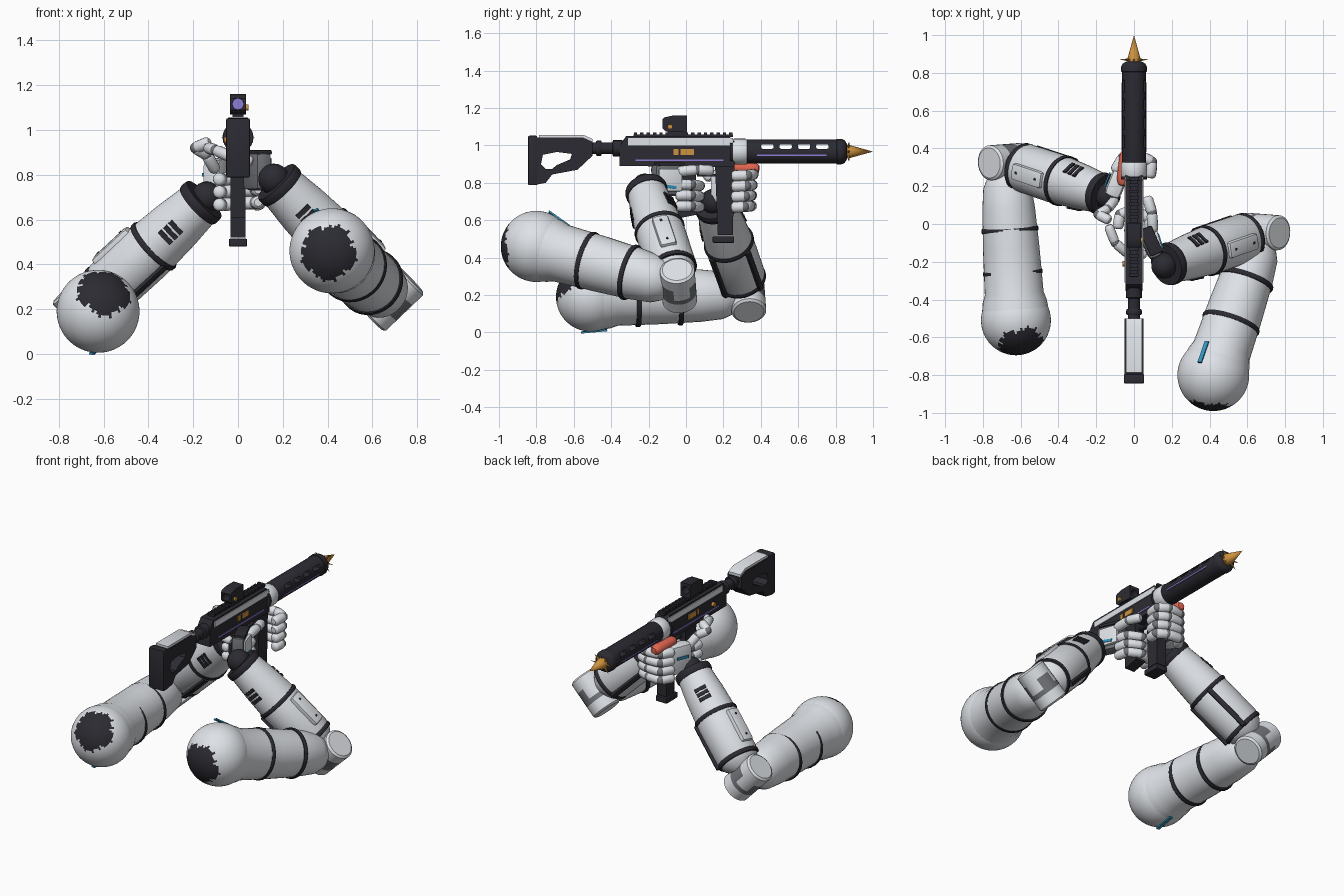
import bpy, bmesh, math
from mathutils import Vector as V, Matrix

if "Cube" in bpy.data.objects:
    bpy.data.objects.remove(bpy.data.objects["Cube"])


def material(name, *rgb):
    m = bpy.data.materials.new(name)
    m.use_nodes = True
    m.diffuse_color = (*rgb, 1)
    m.node_tree.nodes["Principled BSDF"].inputs["Base Color"].default_value = (*rgb, 1)
    return m


LIGHT = material("light grey shell", .8, .83, .87)
DARK = material("charcoal", .024, .024, .032)
GREY = material("joint grey", .17, .175, .19)
BLUE = material("blue accent", .03, .3, .52)
PURPLE = material("purple glow", .28, .2, .68)
GOLD = material("gold", .62, .29, .05)
RED = material("coral red", .75, .13, .08)


def frame(loc, z, x):
    z = V(z).normalized()
    x = V(x)
    x = (x - z * x.dot(z)).normalized()
    m = Matrix((x, z.cross(x), z)).transposed().to_4x4()
    m.translation = V(loc)
    return m


def finish(name, bm, mats, matrix=None):
    bmesh.ops.remove_doubles(bm, verts=bm.verts, dist=1e-5)
    bmesh.ops.recalc_face_normals(bm, faces=bm.faces)
    me = bpy.data.meshes.new(name)
    bm.to_mesh(me)
    bm.free()
    for m in mats:
        me.materials.append(m)
    ob = bpy.data.objects.new(name, me)
    bpy.context.collection.objects.link(ob)
    if matrix:
        ob.matrix_world = matrix
    return ob


def box(name, size, mat, loc, z=(0, 0, 1), x=(1, 0, 0), bevel=0.0):
    bm = bmesh.new()
    bmesh.ops.create_cube(bm, size=1)
    bmesh.ops.scale(bm, vec=size, verts=bm.verts)
    if bevel:
        bmesh.ops.bevel(bm, geom=bm.edges[:], offset=bevel, segments=2, affect="EDGES", profile=.6)
    return finish(name, bm, [mat], frame(loc, z, x))


def lathe(name, p0, p1, profile, mats, sides=32, rule=None):
    """Revolve (t, radius) pairs around the line p0-p1; rule(t, angle) picks the colour."""
    p0, p1 = V(p0), V(p1)
    length = (p1 - p0).length
    bm = bmesh.new()
    step = math.tau / sides
    rings = [[bm.verts.new((r * math.cos(i * step), r * math.sin(i * step), t * length))
              for i in range(sides)] for t, r in profile]
    for k in range(len(rings) - 1):
        for i in range(sides):
            j = (i + 1) % sides
            f = bm.faces.new((rings[k][i], rings[k][j], rings[k + 1][j], rings[k + 1][i]))
            if rule:
                f.material_index = rule((profile[k][0] + profile[k + 1][0]) / 2, i * step)
    for ring, (t, r) in zip((rings[0], rings[-1]), (profile[0], profile[-1])):
        if r > 0:
            bm.faces.new(ring)
    return finish(name, bm, mats, frame(p0, p1 - p0, (.31, .17, .9)))


def extrude_x(name, points, half, mat):
    bm = bmesh.new()
    a, b = ([bm.verts.new((s * half, y, z)) for y, z in points] for s in (-1, 1))
    bm.faces.new(a)
    bm.faces.new(b)
    for i in range(len(points)):
        j = (i + 1) % len(points)
        bm.faces.new((a[i], a[j], b[j], b[i]))
    return finish(name, bm, [mat])


def cut(ob, cutter):
    cutter.hide_render = True
    mod = ob.modifiers.new("cut", "BOOLEAN")
    mod.operation, mod.object, mod.solver = "DIFFERENCE", cutter, "EXACT"
    bpy.context.view_layer.objects.active = ob
    bpy.ops.object.modifier_apply(modifier=mod.name)
    bpy.data.objects.remove(cutter)


CAPSULE = [(0, 0), (.02, .6), (.1, .88), (.22, 1), (.78, 1), (.9, .88), (.98, .6), (1, 0)]
BALL = [((1 - math.cos(math.pi * i / 44)) / 2, math.sin(math.pi * i / 44)) for i in range(45)]


def ball(name, c, r, mat):
    c, up = V(c), V((0, 0, r))
    lathe(name, c - up, c + up, [(t, q * r) for t, q in BALL[::4]], [mat], sides=20)


def finger(name, points, r, mat=LIGHT):
    pts = [V(p) for p in points]
    for i, (a, b) in enumerate(zip(pts, pts[1:])):
        d = (b - a).normalized() * r * .25
        lathe(f"{name}_{i}", a - d, b + d, [(t, q * r) for t, q in CAPSULE], [mat], sides=14)
        if i:
            ball(f"{name}_joint_{i}", a, r * .92, GREY)


def band(name, a, b, t, r, width=.024, drop=0.0):
    d = (b - a).normalized() * width / 2
    p = a.lerp(b, t) - V((0, 0, drop))
    lathe(name, p - d, p + d, [(0, r - .02), (0, r - .004), (.25, r), (.75, r), (1, r - .004), (1, r - .02)], [DARK])


def arm(side, shoulder, elbow, wrist, r, patch, bands, drop, stripe):
    s, e, w, d = V(shoulder), V(elbow), V(wrist), V(patch).normalized()
    n = (e - s).cross(w - e).normalized()
    n = n if n.z > 0 else -n
    axis = (w - e).normalized()
    across = axis.cross(n)
    across = across if across.y > 0 else -across
    # shoulder with ragged dark end
    lathe(side + "_shoulder", s - d * r, s + d * r, [(t, q * r) for t, q in BALL], [LIGHT, DARK], sides=64,
          rule=lambda t, a: int(t > .885 + .014 * math.sin(5 * a) + .014 * math.sin(17 * a) + .01 * math.sin(29 * a)))
    normal, along = V(stripe[0]).normalized(), V(stripe[1])
    box(side + "_shoulder_stripe", (.14, .022, .009), BLUE, s + normal * (r + stripe[2]), normal, along)
    # upper arm and bands
    lathe(side + "_upper_arm", s, e, [(.0, .15), (.05, .178), (.12, .17), (.17, .156), (.45, .15), (.7, .14),
                                      (.84, .127), (.91, .1), (.95, .06), (.96, 0)], [LIGHT])
    for i, t in enumerate(bands):
        band(f"{side}_upper_band_{i}", s, e, t, .158 - .006 * i, .026, drop)
    # elbow hinge
    lathe(side + "_elbow_hinge", e - n * .125, e + n * .125,
          [(0, .08), (.04, .093), (.3, .093), (.42, .093), (.58, .093), (.7, .093), (.96, .093), (1, .08)], [LIGHT, GREY],
          rule=lambda t, a: int(.3 < t < .42 + .28 * (math.sin(3 * a) > 0)))
    # forearm, cuffs and seams
    lathe(side + "_forearm", e, w, [(.07, 0), (.08, .07), (.13, .11), (.2, .13), (.5, .132), (.75, .12), (.95, .104), (.97, .08)], [LIGHT])
    band(side + "_elbow_cuff", e, w, .17, .131, .026)
    band(side + "_forearm_band", e, w, .56, .137, .026)
    band(side + "_wrist_cuff", e, w, .95, .114, .045)
    for q in (-1, 1):
        p = e.lerp(w, .36) - n * .094 + across * q * .097
        box(side + "_forearm_seam", (.3, .03, .024), DARK, p, across * q - n, axis, .005)
    # raised outer panel with screws
    p = e.lerp(w, .38) + n * .122
    box(side + "_forearm_panel", (.22, .09, .05), LIGHT, p, n, axis, .02)
    for q in (-.07, .07):
        box(side + "_panel_screw", (.012, .012, .008), DARK, p + axis * q + n * .025, n, axis)
    # vent slots
    for k, q in enumerate((n * .6 + across * .8, -across)):
        for i in range(3):
            p = e.lerp(w, .69 + i * .042) + q * (.123 - i * .003)
            box(f"{side}_vent_{k}_{i}", (.022, .075, .008), DARK, p, q, axis)
    ball(side + "_wrist_joint", w, .07, DARK)


arm("right", (-.625, -.51, .19), (-.68, .33, .2), (-.14, .15, .70), .185, (.03, -.14, .1),
    (.3, .57), .007, ((-.12, .1, -1), (0.1, 1, .1), .001))
arm("left", (.42, -.8, .46), (.68, -.04, .25), (.16, -.22, .78), .19, (-.02, -.19, -.01),
    (.36, .66), 0, ((-.05, .115, .137), (.04, .13, -.08), .008))

# rear hand around the grip
box("left_palm", (.08, .17, .17), GREY, (.085, -.1, .815), x=(1, .45, 0), bevel=.03)
box("left_hand_shell", (.025, .13, .12), LIGHT, (.125, -.085, .815), x=(1, .3, 0), bevel=.01)
box("left_hand_top", (.07, .15, .02), DARK, (.09, -.09, .9), x=(1, .45, 0), bevel=.006)
box("left_hand_stripe", (.08, .016, .008), BLUE, (.14, -.09, .78), (1, .3, 0), (0, 1, -.15))
for i in range(3):
    z = .79 - i * .057
    finger(f"left_finger_{i}", [(.09, -.05, z), (.08, .03, z), (.0, .075, z - .005), (-.075, .05, z - .01), (-.085, -.02, z - .01)], .029)
finger("left_index_finger", [(.1, -.04, .86), (.095, .06, .87), (.07, .14, .865)], .029)
finger("left_thumb", [(.06, -.16, .86), (-.03, -.16, .88), (-.1, -.1, .91), (-.135, -.01, .92)], .026)
# front hand around the magazine
box("right_palm", (.09, .17, .19), LIGHT, (-.09, .22, .78), x=(1, -.4, 0), bevel=.035)
box("right_palm_pad", (.06, .1, .16), GREY, (-.055, .28, .77), bevel=.02)
box("right_hand_stripe", (.08, .016, .008), BLUE, (-.142, .235, .8), (-1, .4, 0), (.4, 1, 0))
for i in range(4):
    z = .845 - i * .056
    k = i * .006
    finger(f"right_finger_{i}", [(-.1, .28, z), (-.06, .35, z), (.03, .36 - k, z), (.095, .33 - k, z - .005), (.085, .25, z - .008)], .03)
finger("right_thumb", [(-.1, .13, .82), (-.14, .08, .89), (-.19, .05, .92), (-.13, .02, .945)], .027)
finger("red_lever", [(-.06, .21, .885), (-.04, .385, .875)], .034, RED)

# receiver
extrude_x("receiver", [(-.355, .89), (.26, .885), (.26, 1.02), (.23, 1.05), (-.32, 1.05), (-.355, 1.0)], .045, DARK)
for s in (-1, 1):
    side = (s, 0, 0)
    box("receiver_side_plate", (.56, .038, .008), LIGHT, (s * .046, -.03, 1.02), side, (0, 1, 0))
    box("receiver_glow_line", (.47, .008, .006), PURPLE, (s * .046, -.035, .922), side, (0, 1, 0))
    box("ejection_port", (.11, .034, .009), GOLD, (s * .046, -.012, .965), side, (0, 1, 0))
    box("port_bar", (.012, .034, .004), DARK, (s * .051, -.035, .965), side, (0, 1, 0))
    box("barrel_glow_line", (.37, .007, .008), PURPLE, (s * .0625, .565, .948), side, (0, 1, 0))
lathe("selector_knob", (-.04, -.21, .955), (-.062, -.21, .955), [(0, .014), (1, .014)], [GOLD], sides=16)
box("rail_base", (.04, .53, .015), DARK, (0, -.015, 1.052))
for i in range(16):
    box(f"rail_tooth_{i}", (.05, .018, .014), DARK, (0, -.27 + i * .034, 1.062))

# barrel shroud with side slots
lathe("collar_flange", (0, .235, .967), (0, .252, .967), [(0, .068), (1, .068)], [DARK])
lathe("barrel_collar", (0, .25, .967), (0, .325, .967), [(0, .065), (.1, .069), (.9, .069), (1, .065)], [LIGHT])
shroud = lathe("barrel_shroud", (0, .3, .967), (0, .86, .967),
               [(0, .06), (.02, .064), (.9, .064), (.905, .068), (.95, .068), (.98, .06), (1, .042)], [DARK])
for i in range(4):
    cut(shroud, box("slot_cutter", (.3, .066, .024), DARK, (0, .435 + i * .098, .994), bevel=.008))
lathe("inner_barrel", (0, .3, .955), (0, .85, .955), [(0, .02), (1, .02)], [DARK])

# muzzle spikes
lathe("muzzle_spike", (0, .85, .967), (0, 1, .967), [(0, .036), (.15, .036), (1, 0)], [GOLD], sides=12)
for i in range(8):
    a = i * math.tau / 8
    d = V((math.cos(a), .08, math.sin(a)))
    c = V((0, .866, .967))
    lathe(f"muzzle_thorn_{i}", c + d * .02, c + d * (.05 if i % 4 == 2 else .076), [(0, .01), (1, 0)], [GOLD], sides=6)

# hooded optic sight with recessed lens
box("optic_mount", (.05, .1, .03), DARK, (0, -.05, 1.065), bevel=.004)
optic = extrude_x("optic_body", [(-.125, 1.09), (-.11, 1.075), (.005, 1.07), (.005, 1.16), (-.07, 1.16), (-.115, 1.15), (-.125, 1.14)], .036, DARK)
cut(optic, lathe("optic_cutter", (0, -.2, 1.116), (0, .1, 1.116), [(0, .024), (1, .024)], [DARK]))
lathe("optic_lens", (0, -.05, 1.116), (0, -.044, 1.116), [(0, .025), (1, .025)], [PURPLE])
lathe("optic_knob", (.03, -.085, 1.1), (.046, -.085, 1.1), [(0, .013), (1, .013)], [GOLD], sides=16)

# buffer tube and stock
lathe("buffer_tube", (0, -.52, .985), (0, -.34, .985), [(0, .032), (.7, .032), (.72, .043), (1, .043)], [DARK])
band("tube_ring", V((0, -.52, .985)), V((0, -.34, .985)), .3, .042, .03)
stock = extrude_x("stock", [(-.8, .79), (-.75, .8), (-.715, .845), (-.58, .87), (-.5, .945), (-.5, 1.02), (-.55, 1.042), (-.8, 1.042)], .051, DARK)
cut(stock, extrude_x("stock_cutter", [(-.775, .9), (-.75, .875), (-.715, .875), (-.69, .895), (-.62, .925), (-.61, .955), (-.69, .965), (-.765, .95)], .1, DARK))
extrude_x("stock_cheek_plate", [(-.785, 1.03), (-.56, 1.03), (-.5, 1.015), (-.5, 1.035), (-.55, 1.057), (-.785, 1.057)], .043, LIGHT)
box("butt_plate", (.108, .05, .265), DARK, (0, -.82, .92), bevel=.01)

# grip, trigger guard and magazine
extrude_x("pistol_grip", [(-.06, .9), (.05, .9), (.06, .63), (-.04, .61)], .034, DARK)
box("trigger_guard", (.025, .12, .012), DARK, (0, .12, .84))
extrude_x("magazine", [(.155, .9), (.26, .9), (.25, .52), (.17, .52)], .034, DARK)
box("magazine_base", (.08, .115, .035), DARK, (0, .2, .497), bevel=.005)

# smooth shading with sharp creases
bpy.ops.object.select_all(action="DESELECT")
for ob in bpy.context.scene.objects:
    if ob.type == "MESH":
        ob.select_set(True)
        bpy.context.view_layer.objects.active = ob
bpy.ops.object.shade_smooth_by_angle(angle=math.radians(35))
